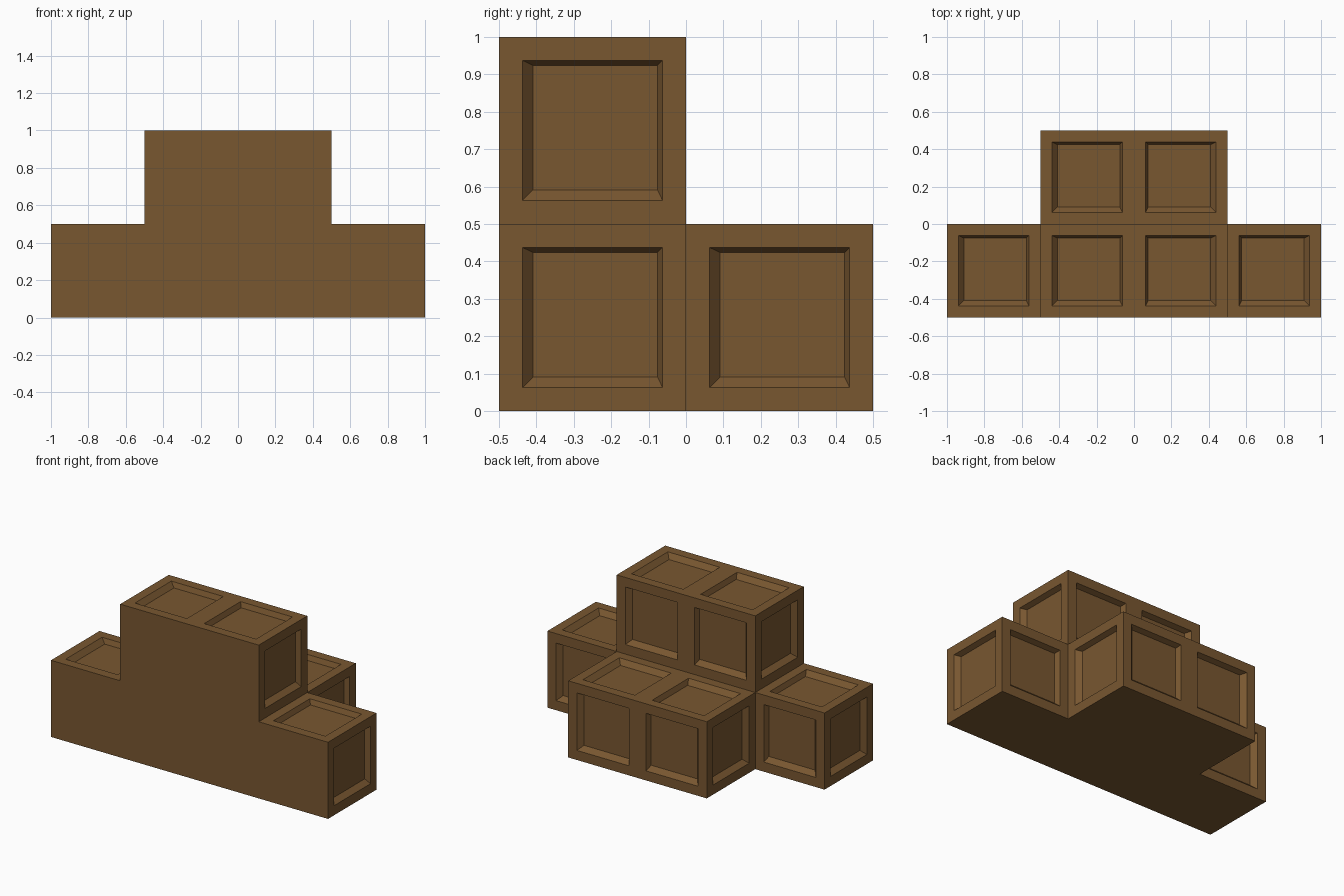
import bpy, bmesh
from mathutils import Vector

if "Cube" in bpy.data.objects:
    bpy.data.objects.remove(bpy.data.objects["Cube"])

S = 0.5            # crate size
RIM = 0.0625       # flat rim around each panel
DEPTH = 0.032      # panel recess depth
WIDE, NARROW = 0.0285, 0.0135   # slope widths of the recess walls

wood = bpy.data.materials.new("brown_wood")
wood.diffuse_color = (0.19, 0.095, 0.03, 1)
wood.use_nodes = True
wood.node_tree.nodes["Principled BSDF"].inputs["Base Color"].default_value = wood.diffuse_color

# Right half of the stack, as crate cells (x, y, z); the left half is mirrored
CELLS = {(0, -1, 0), (1, -1, 0), (0, 0, 0), (0, -1, 1)}


def add_side(bm, cell, axis, sign):
    """One side of a crate: plain on front and bottom, otherwise a recessed panel."""
    u, v = [a for a in range(3) if a != axis]
    lo = Vector(cell) * S

    def ring(low, high, depth):
        pts = []
        for i, j in ((0, 0), (1, 0), (1, 1), (0, 1)):
            p = lo.copy()
            p[axis] += (S if sign > 0 else 0) - sign * depth
            for a, k in ((u, i), (v, j)):
                # slopes are wide at the outer x side, the front and the bottom
                l, h = (high, low) if a == 0 else (low, high)
                p[a] += S - h if k else l
            pts.append(bm.verts.new(p))
        return pts

    outer = ring(0, 0, 0)
    if sign < 0:
        bm.faces.new(outer)
        return
    rim = ring(RIM, RIM, 0)
    floor = ring(RIM + WIDE, RIM + NARROW, DEPTH)
    for a, b in ((outer, rim), (rim, floor)):
        for k in range(4):
            n = (k + 1) % 4
            bm.faces.new((a[k], a[n], b[n], b[k]))
    bm.faces.new(floor)


# Crate stack
bm = bmesh.new()
for cell in sorted(CELLS):
    for axis in range(3):
        for sign in (-1, 1):
            other = list(cell)
            other[axis] += sign
            if tuple(other) in CELLS or other[0] < 0:
                continue
            add_side(bm, cell, axis, sign)
bmesh.ops.remove_doubles(bm, verts=bm.verts, dist=1e-4)
bmesh.ops.recalc_face_normals(bm, faces=bm.faces)
mesh = bpy.data.meshes.new("crate_stack")
bm.to_mesh(mesh)
bm.free()
mesh.materials.append(wood)
stack = bpy.data.objects.new("crate_stack", mesh)
bpy.context.collection.objects.link(stack)
stack.modifiers.new("mirror", 'MIRROR')
